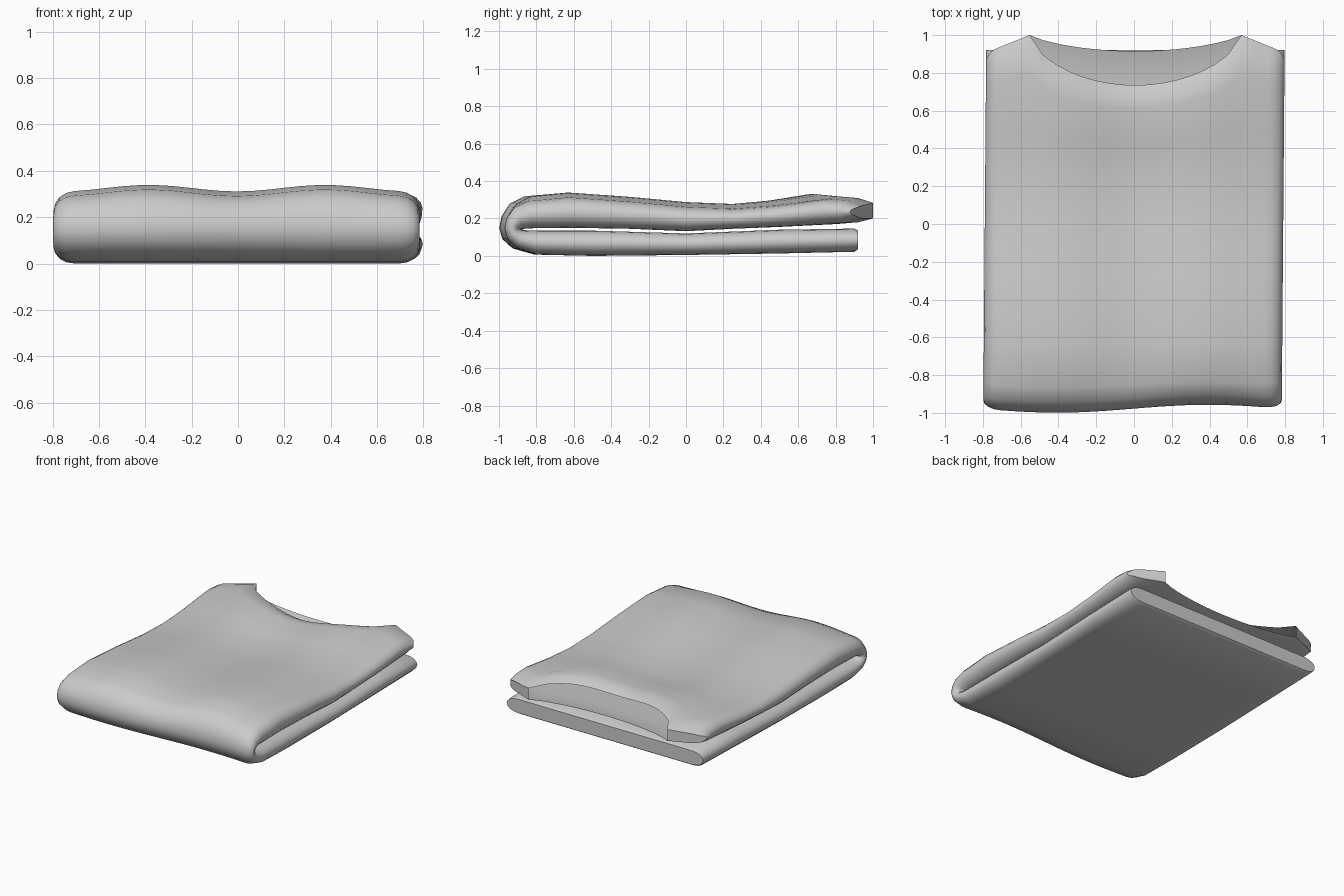
import bpy, bmesh, math

if "Cube" in bpy.data.objects:
    bpy.data.objects.remove(bpy.data.objects["Cube"])

# Side profile of the folded cloth: (outer y, outer z, inner y, inner z)
PROFILE = [
    (.92, .035, .92, .135), (.90, .022, .90, .146), (.5, .013, .5, .14),
    (0, .005, 0, .12), (-.5, .0, -.5, .135), (-.8, .007, -.82, .135),
    (-.91, .04, -.87, .137), (-.962, .09, -.885, .14), (-.978, .15, -.89, .142),
    (-.965, .21, -.885, .144), (-.925, .27, -.87, .147), (-.85, .305, -.82, .148),
    (-.63, .325, -.6, .15), (-.3, .302, -.3, .145), (0, .274, 0, .132),
    (.25, .264, .25, .145), (.5, .282, .5, .155), (.8, .317, .8, .17),
    (.92, .308, .92, .18), (1.0, .282, 1.0, .20)]
FOLD = 8            # first profile station of the upper layer
FLAT, EDGE = .70, .09
NECK = .56          # half width of the neck opening


def section():
    """Ring of (x, t): t = 1 on the outer side, 0 on the inner side."""
    row = [(-FLAT + .07 * i, 1.0) for i in range(21)]
    arc = []
    for i in range(1, 8):
        a = math.pi * i / 8
        arc.append((FLAT + EDGE * math.sin(a), .5 + .5 * math.cos(a)))
    half = row + arc
    return half + [(-x, 1 - t) for x, t in half]


def back_edge(x, t):
    """Where the upper layer ends: scooped neckline, then sloping shoulders."""
    ax = abs(x)
    if ax < NECK - .001:
        u = 1 - (ax / NECK) ** 2
        return 1 - .265 * u ** .65 if t > .5 else 1 - .085 * u ** .8
    if ax < .76:
        return 1 - .08 * (ax - NECK) / .2
    return .92 - 1.5 * (ax - .76)


bm = bmesh.new()
ring = section()
n = len(ring)
rings = []
for k, (oy, oz, iy, iz) in enumerate(PROFILE):
    verts = []
    for x, t in ring:
        y = iy + (oy - iy) * t
        z = iz + (oz - iz) * t
        if k >= FOLD:
            # soft waves across the top, and the shaped neck end
            z += .014 * t * -math.cos(math.pi * x / .38) * min(1, (k - FOLD) / 3)
            if y > .3:
                y = .3 + (y - .3) / .7 * (back_edge(x, t) - .3)
        if y < -.6:
            y += .022 * math.sin(math.pi * x / .8) * (-y - .6) / .4
        verts.append(bm.verts.new((x + .008 * y, y, z)))
    rings.append(verts)

# Cloth skin along the fold
for a, b in zip(rings, rings[1:]):
    for i in range(n):
        j = (i + 1) % n
        bm.faces.new((a[i], a[j], b[j], b[i]))

# Flat hem of the lower layer, and closed shoulders either side of the neck
bm.faces.new(rings[0])
end = rings[-1]
bm.faces.new(end[18:31])
bm.faces.new(end[46:56] + end[0:3])
bmesh.ops.recalc_face_normals(bm, faces=bm.faces)

mesh = bpy.data.meshes.new("folded_shirt")
bm.to_mesh(mesh)
bm.free()
shirt = bpy.data.objects.new("folded_shirt", mesh)
bpy.context.collection.objects.link(shirt)

cloth = bpy.data.materials.new("grey_cloth")
cloth.diffuse_color = (.6, .6, .6, 1)
cloth.use_nodes = True
cloth.node_tree.nodes["Principled BSDF"].inputs["Base Color"].default_value = cloth.diffuse_color
mesh.materials.append(cloth)

bpy.context.view_layer.objects.active = shirt
shirt.select_set(True)
bpy.ops.object.shade_smooth_by_angle(angle=math.radians(45))
